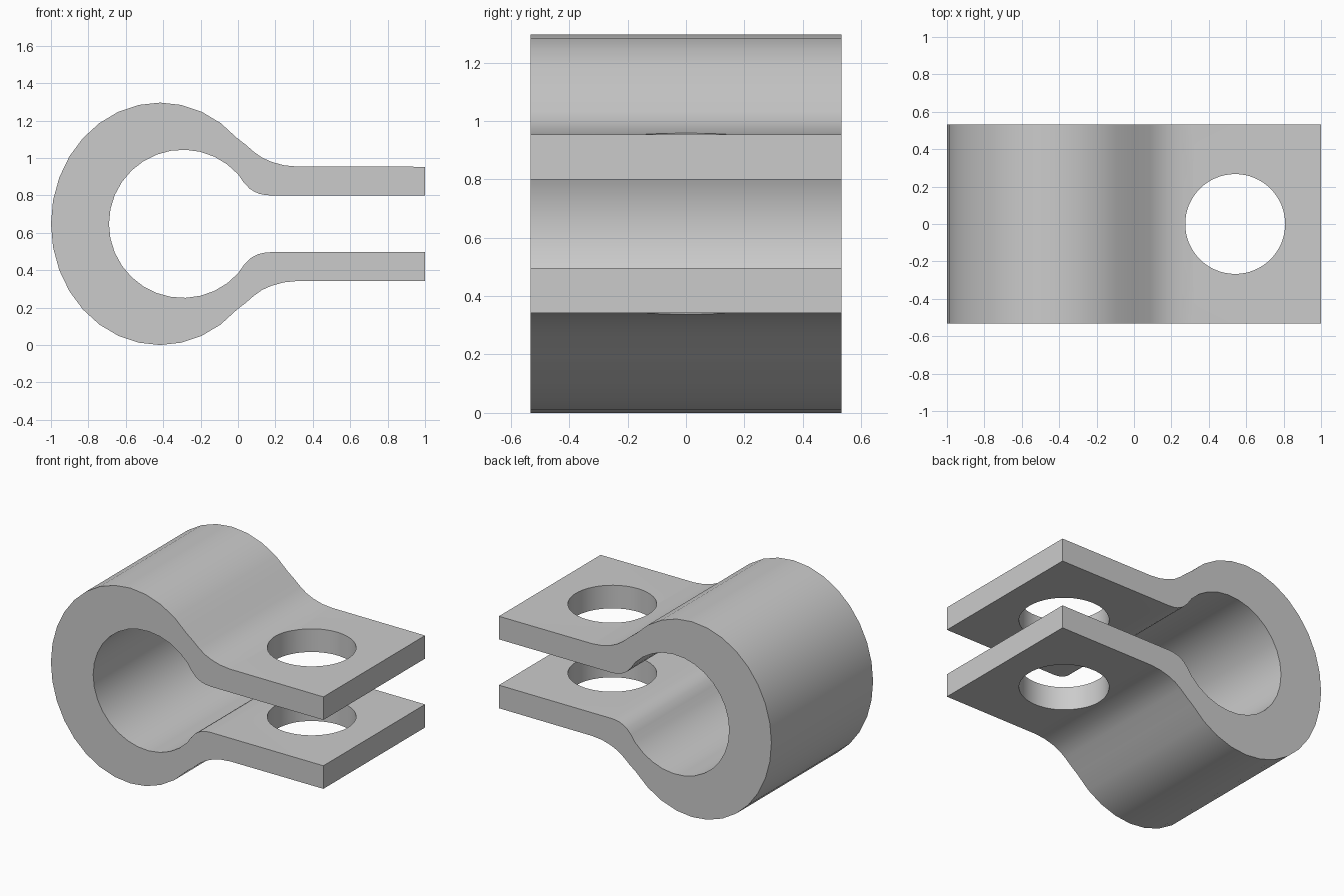
import bpy, bmesh
from math import cos, sin, radians

if "Cube" in bpy.data.objects:
    bpy.data.objects.remove(bpy.data.objects["Cube"])

ZC, HALF_W = 0.648, 0.533          # mid height, half width


def arc(cx, rx, rz, end, n):
    """Upper half arc from the far left (180 deg) to the end angle."""
    angles = [radians(180 + (end - 180) * i / n) for i in range(n + 1)]
    return [(cx + rx * cos(a), rz * sin(a)) for a in angles]


def mirrored(half):
    """Full open line: the lower half, then the upper half, sharing the left point."""
    return [(x, -z) for x, z in reversed(half[1:])] + half


# Outer and inner half outlines: loop arc, blend, flat tab
outer = arc(-0.417, 0.583, 0.648, 45, 12)
outer += [(0.04, 0.424), (0.086, 0.384), (0.13, 0.353), (0.18, 0.331),
          (0.245, 0.313), (0.316, 0.306), (1.0, 0.305)]
inner = arc(-0.294, 0.396, 0.396, 42, 12)
inner += [(0.03, 0.222), (0.062, 0.188), (0.085, 0.173), (0.112, 0.161),
          (0.14, 0.155), (0.171, 0.152), (1.0, 0.152)]
profile = mirrored(outer) + mirrored(inner)[::-1]

# Clamp body: closed profile extruded across the width
bm = bmesh.new()
face = bm.faces.new([bm.verts.new((x, -HALF_W, z + ZC)) for x, z in profile])
ext = bmesh.ops.extrude_face_region(bm, geom=[face])
bmesh.ops.translate(bm, vec=(0, 2 * HALF_W, 0),
                    verts=[g for g in ext["geom"] if isinstance(g, bmesh.types.BMVert)])
bmesh.ops.recalc_face_normals(bm, faces=bm.faces)
mesh = bpy.data.meshes.new("clamp_body")
bm.to_mesh(mesh)
bm.free()
clamp = bpy.data.objects.new("clamp_body", mesh)
bpy.context.collection.objects.link(clamp)

# Bolt hole through both tabs
bpy.ops.mesh.primitive_cylinder_add(vertices=64, radius=0.267, depth=2,
                                    location=(0.541, 0, ZC))
cutter = bpy.context.object
cutter.name = "bolt_hole_cutter"
cutter.hide_render = True

bpy.ops.object.select_all(action='DESELECT')
clamp.select_set(True)
bpy.context.view_layer.objects.active = clamp
mod = clamp.modifiers.new("bolt_hole", 'BOOLEAN')
mod.operation, mod.solver, mod.object = 'DIFFERENCE', 'EXACT', cutter
bpy.ops.object.modifier_apply(modifier=mod.name)
bpy.data.objects.remove(cutter)

bpy.ops.object.shade_smooth_by_angle(angle=radians(30))
